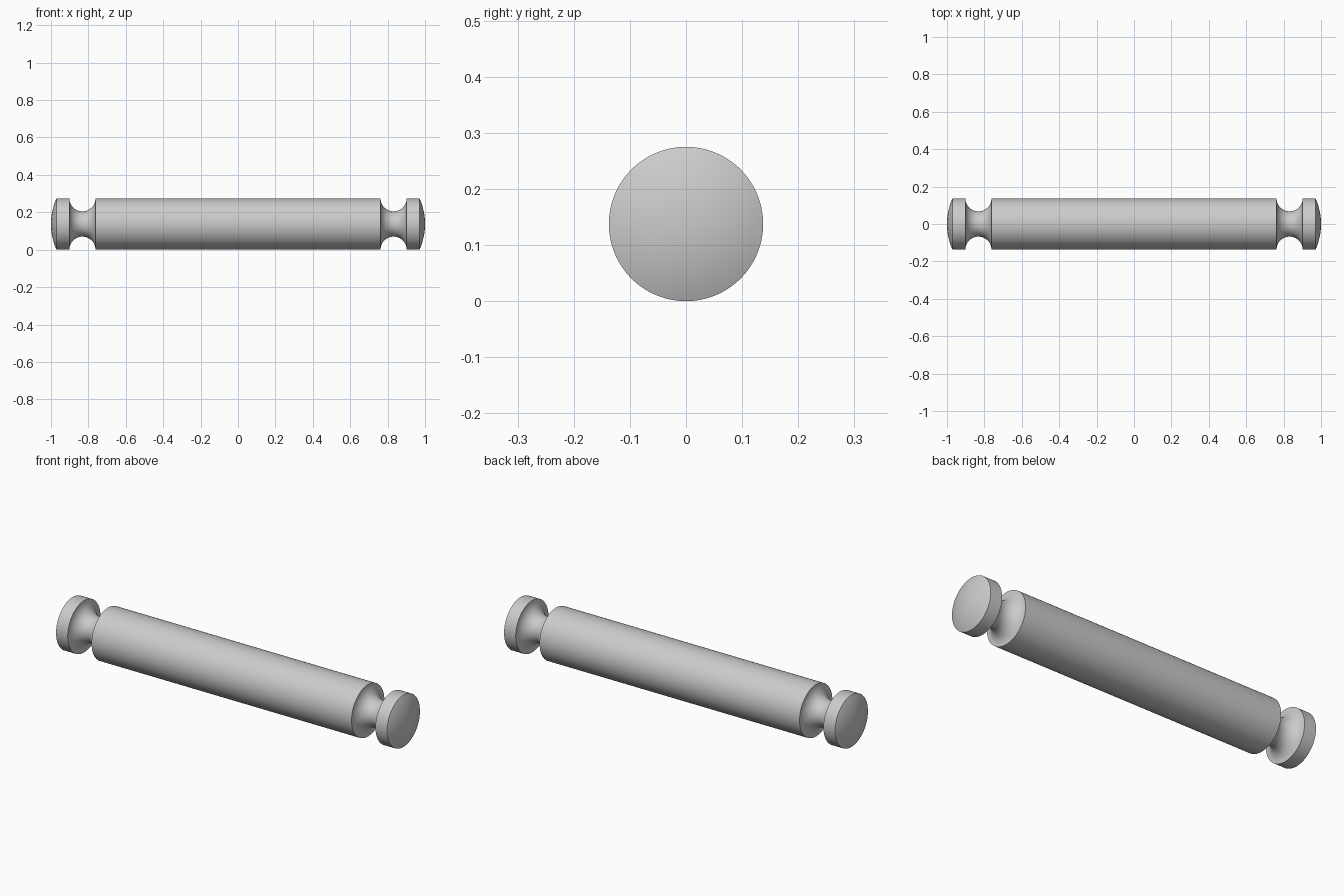
import bpy, bmesh, math

if "Cube" in bpy.data.objects:
    bpy.data.objects.remove(bpy.data.objects["Cube"])

R = 0.1375      # pin radius, also the height of its axis
GROOVE_X, GROOVE_R = 0.832, 0.07
CAP_X = 0.97    # where the domed end starts
SEG = 128

# Half profile (x, radius): body edge, round groove, head, shallow dome
half = []
for i in range(25):
    a = math.pi * i / 24
    half.append((GROOVE_X - GROOVE_R * math.cos(a), R - GROOVE_R * math.sin(a)))
sag = 1.0 - CAP_X
dome_r = (R * R + sag * sag) / (2 * sag)
a_max = math.asin(R / dome_r)
for i in range(12):
    a = a_max * (1 - i / 12)
    half.append((1.0 - dome_r + dome_r * math.cos(a), dome_r * math.sin(a)))

# Mirror the profile to the other end
profile = [(-x, r) for x, r in reversed(half)] + half

# Lathe around the x axis
bm = bmesh.new()
rings = [[bm.verts.new((x, r * math.cos(2 * math.pi * k / SEG),
                        R + r * math.sin(2 * math.pi * k / SEG)))
          for k in range(SEG)] for x, r in profile]
for a, b in zip(rings, rings[1:]):
    for k in range(SEG):
        n = (k + 1) % SEG
        bm.faces.new((a[k], a[n], b[n], b[k]))

# Close the dome tips
for ring, x in ((rings[0], -1.0), (rings[-1], 1.0)):
    tip = bm.verts.new((x, 0, R))
    for k in range(SEG):
        bm.faces.new((ring[k], ring[(k + 1) % SEG], tip))
bmesh.ops.recalc_face_normals(bm, faces=bm.faces[:])

mesh = bpy.data.meshes.new("grooved_pin")
bm.to_mesh(mesh)
bm.free()
pin = bpy.data.objects.new("grooved_pin", mesh)
bpy.context.collection.objects.link(pin)
bpy.context.view_layer.objects.active = pin
pin.select_set(True)
bpy.ops.object.shade_smooth_by_angle(angle=math.radians(30))
